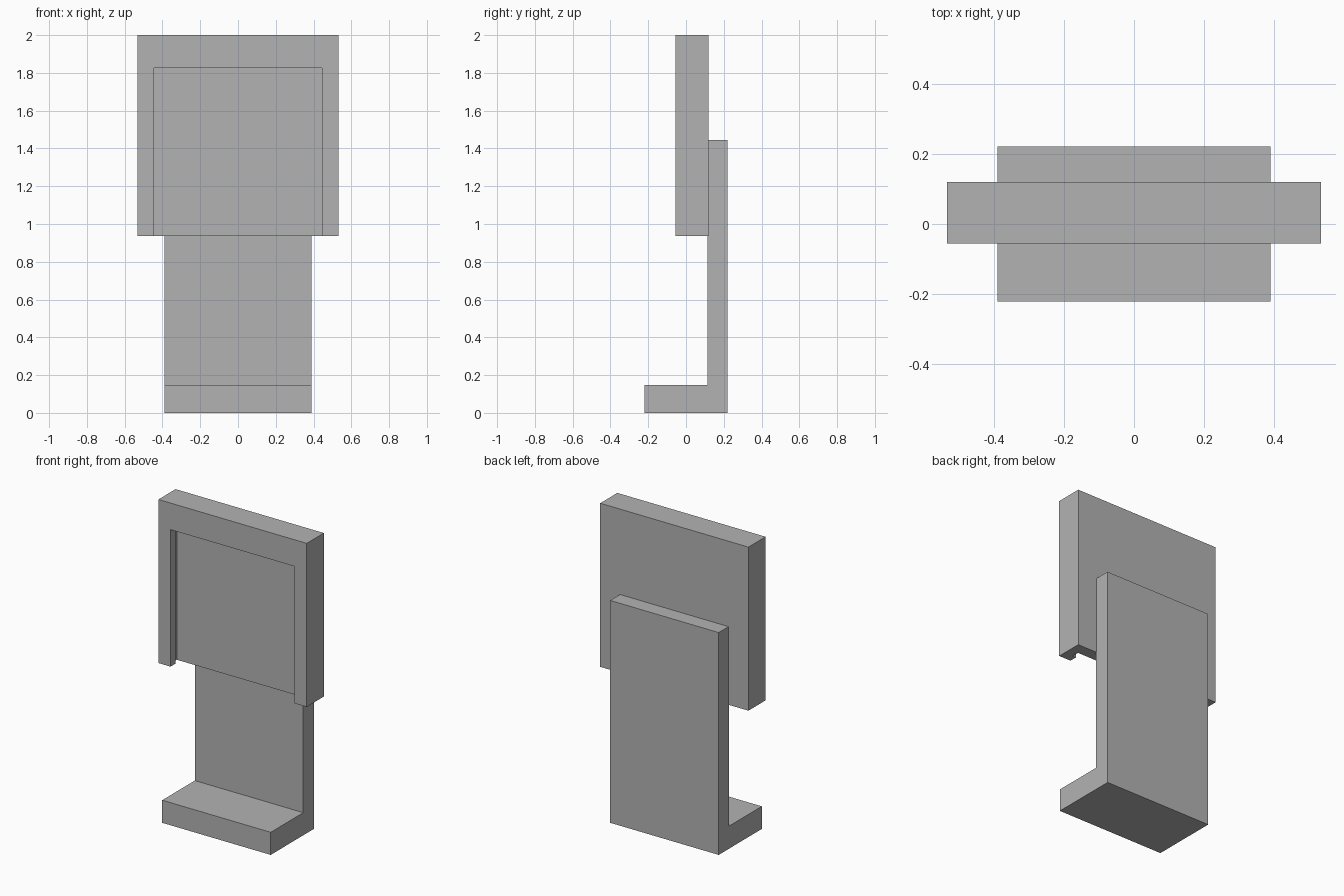
import bpy
import bmesh
from mathutils import Vector

if "Cube" in bpy.data.objects:
    bpy.data.objects.remove(bpy.data.objects["Cube"], do_unlink=True)

grey = bpy.data.materials.new("plain grey")
grey.use_nodes = True
grey.diffuse_color = (0.45, 0.45, 0.45, 1)
grey.node_tree.nodes["Principled BSDF"].inputs["Base Color"].default_value = grey.diffuse_color


def add_object(name, bm):
    bmesh.ops.recalc_face_normals(bm, faces=bm.faces)
    mesh = bpy.data.meshes.new(name)
    bm.to_mesh(mesh)
    bm.free()
    mesh.materials.append(grey)
    obj = bpy.data.objects.new(name, mesh)
    bpy.context.scene.collection.objects.link(obj)
    return obj


def box(name, half_width, y0, y1, z0, z1):
    bm = bmesh.new()
    bmesh.ops.create_cube(bm, size=1)
    bmesh.ops.scale(bm, vec=(2 * half_width, y1 - y0, z1 - z0), verts=bm.verts)
    bmesh.ops.translate(bm, vec=(0, (y0 + y1) / 2, (z0 + z1) / 2), verts=bm.verts)
    return add_object(name, bm)


def extrude_profile(name, points, half_width):
    bm = bmesh.new()
    face = bm.faces.new([bm.verts.new((-half_width, y, z)) for y, z in points])
    side = bmesh.ops.extrude_face_region(bm, geom=[face], use_keep_orig=True)["geom"]
    verts = [v for v in side if isinstance(v, bmesh.types.BMVert)]
    bmesh.ops.translate(bm, vec=Vector((2 * half_width, 0, 0)), verts=verts)
    return add_object(name, bm)


def cut(target, cutter):
    cutter.hide_render = True
    mod = target.modifiers.new("cut", "BOOLEAN")
    mod.operation = "DIFFERENCE"
    mod.solver = "EXACT"
    mod.object = cutter
    bpy.context.view_layer.objects.active = target
    bpy.ops.object.modifier_apply(modifier=mod.name)
    bpy.data.objects.remove(cutter, do_unlink=True)


# L-shaped stand: foot and upright plate in one profile
back, front, plate = 0.221, -0.221, 0.113
extrude_profile("stand", [(front, 0), (back, 0), (back, 1.445), (plate, 1.445),
                          (plate, 0.147), (front, 0.147)], 0.39)

# Holder frame, open at the bottom, with a slide-in groove behind its lip
holder = box("holder", 0.533, -0.056, 0.12, 0.937, 2.0)
cut(holder, box("opening_cutter", 0.446, -0.2, 0.044, 0.8, 1.827))
cut(holder, box("groove_cutter", 0.471, -0.006, 0.044, 0.8, 1.852))
